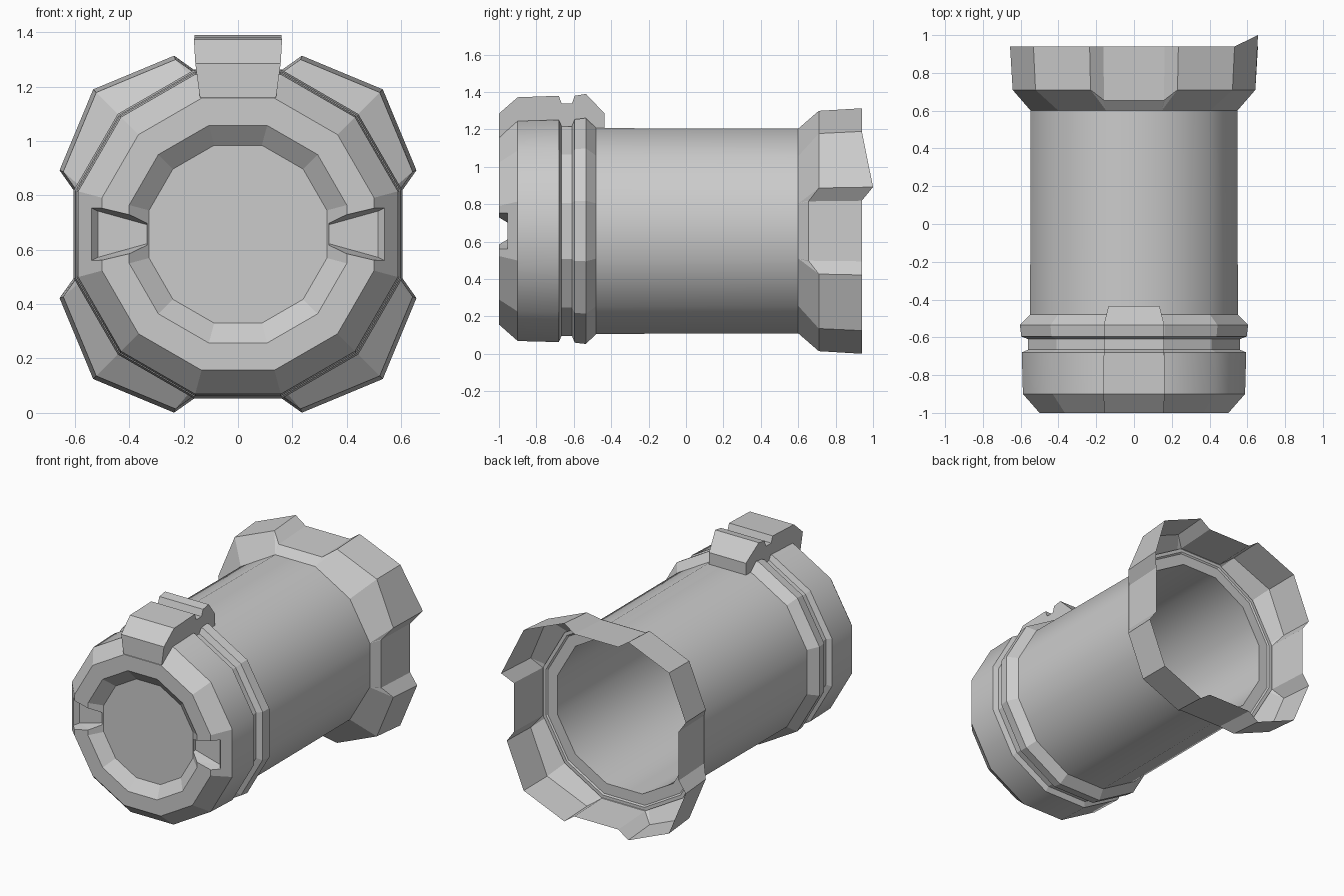
import bpy, bmesh, math
from mathutils import Vector

if "Cube" in bpy.data.objects:
    bpy.data.objects.remove(bpy.data.objects["Cube"])

CZ = 0.657                                  # height of the barrel axis
K = 1 / math.cos(math.radians(15))          # apothem -> corner radius (12 sides)


def finish(bm, name):
    bmesh.ops.remove_doubles(bm, verts=bm.verts, dist=1e-4)
    bmesh.ops.recalc_face_normals(bm, faces=bm.faces)
    me = bpy.data.meshes.new(name)
    bm.to_mesh(me)
    bm.free()
    ob = bpy.data.objects.new(name, me)
    bpy.context.collection.objects.link(ob)
    return ob


def polar(r, deg, y):
    a = math.radians(deg)
    return Vector((r * math.cos(a), y, CZ + r * math.sin(a)))


def bridge(bm, r0, r1):
    faces = []
    n = len(r0)
    for i in range(n):
        j = (i + 1) % n
        loop = []
        for v in (r0[i], r0[j], r1[j], r1[i]):
            if not any((v.co - w.co).length < 1e-5 for w in loop):
                loop.append(v)
        if len(loop) > 2:
            faces.append(bm.faces.new(loop))
    return faces


def lathe(name, profile, sides=12):
    """Closed 12-sided solid from (y, apothem) stations, capped at both ends."""
    bm = bmesh.new()
    rings = [[bm.verts.new(polar(a * K, 15 + 360 / sides * i, y)) for i in range(sides)]
             for y, a in profile]
    for k in range(len(rings) - 1):
        for f in bridge(bm, rings[k], rings[k + 1]):
            f.smooth = abs(profile[k][0] - profile[k + 1][0]) > 0.15
    bm.faces.new(rings[0])
    bm.faces.new(rings[-1])
    return finish(bm, name)


# Barrel: dished front, chamfered collar, groove, ridge, tube, flare, hollow bore
barrel = lathe("barrel", [
    (-0.94, 0.327), (-1.0, 0.40), (-1.0, 0.50), (-0.90, 0.588), (-0.68, 0.594),
    (-0.665, 0.56), (-0.61, 0.56), (-0.595, 0.597), (-0.535, 0.604), (-0.48, 0.55),
    (0.60, 0.547), (0.652, 0.592), (0.652, 0.57), (0.645, 0.56), (0.645, 0.49), (-0.85, 0.49)])

# Tapered notches cut in the left and right of the front rim
for s in (-1, 1):
    bm = bmesh.new()
    for y, x_out, z_in, z_out in ((-0.925, 0.515, 0.035, 0.085), (-1.03, 0.60, 0.062, 0.125)):
        for x, z in ((0.335, z_in), (x_out, z_out)):
            for t in (-1, 1):
                bm.verts.new((s * x, y, CZ + t * z))
    bmesh.ops.convex_hull(bm, input=bm.verts)
    cutter = finish(bm, "notch_cutter")
    cutter.hide_render = True
    cutter.hide_set(True)
    mod = barrel.modifiers.new("notch", 'BOOLEAN')
    mod.operation = 'DIFFERENCE'
    mod.solver = 'EXACT'
    mod.object = cutter

# Rear flange: thin skirt with four diagonal lobes and four recessed panels
bm = bmesh.new()
base, lip, rim = [], [], []
# (lobe angle, radius, body corner angle, is part of lobe)
CORNERS = [(15, 0.626, 15, False), (19.7, 0.697, 15, True), (45, 0.753, 45, True),
           (70.3, 0.697, 75, True), (75, 0.626, 75, False)]
for q in range(4):
    for i, (ang, r, body, lobe) in enumerate(CORNERS):
        turn = 90 * q
        base.append(bm.verts.new(polar(0.547 * K, body + turn, 0.60)))
        lip.append(bm.verts.new(polar(r * 0.979 if lobe else 0.613, ang + turn,
                                      0.71 if lobe else 0.655)))
        spike = q == 0 and i == 1           # one corner drawn out to a point
        rim.append(bm.verts.new(polar(r, ang + turn, 1.0 if spike else 0.94)))
bridge(bm, base, lip)
bridge(bm, lip, rim)
finish(bm, "rear_flange")

# Key block on top of the collar, following the collar's outline
KEY = [(-1.0, 1.16, 0.14), (-1.0, 1.285, 0.157), (-0.90, 1.372, 0.162), (-0.68, 1.38, 0.16),
       (-0.665, 1.338, 0.16), (-0.61, 1.338, 0.16), (-0.595, 1.38, 0.16),
       (-0.535, 1.39, 0.16), (-0.435, 1.285, 0.135), (-0.435, 1.19, 0.135)]
bm = bmesh.new()
left, right = ([bm.verts.new((s * w, y, z)) for y, z, w in KEY] for s in (-1, 1))
bridge(bm, left, right)
bm.faces.new(left)
bm.faces.new(right)
finish(bm, "top_key")
